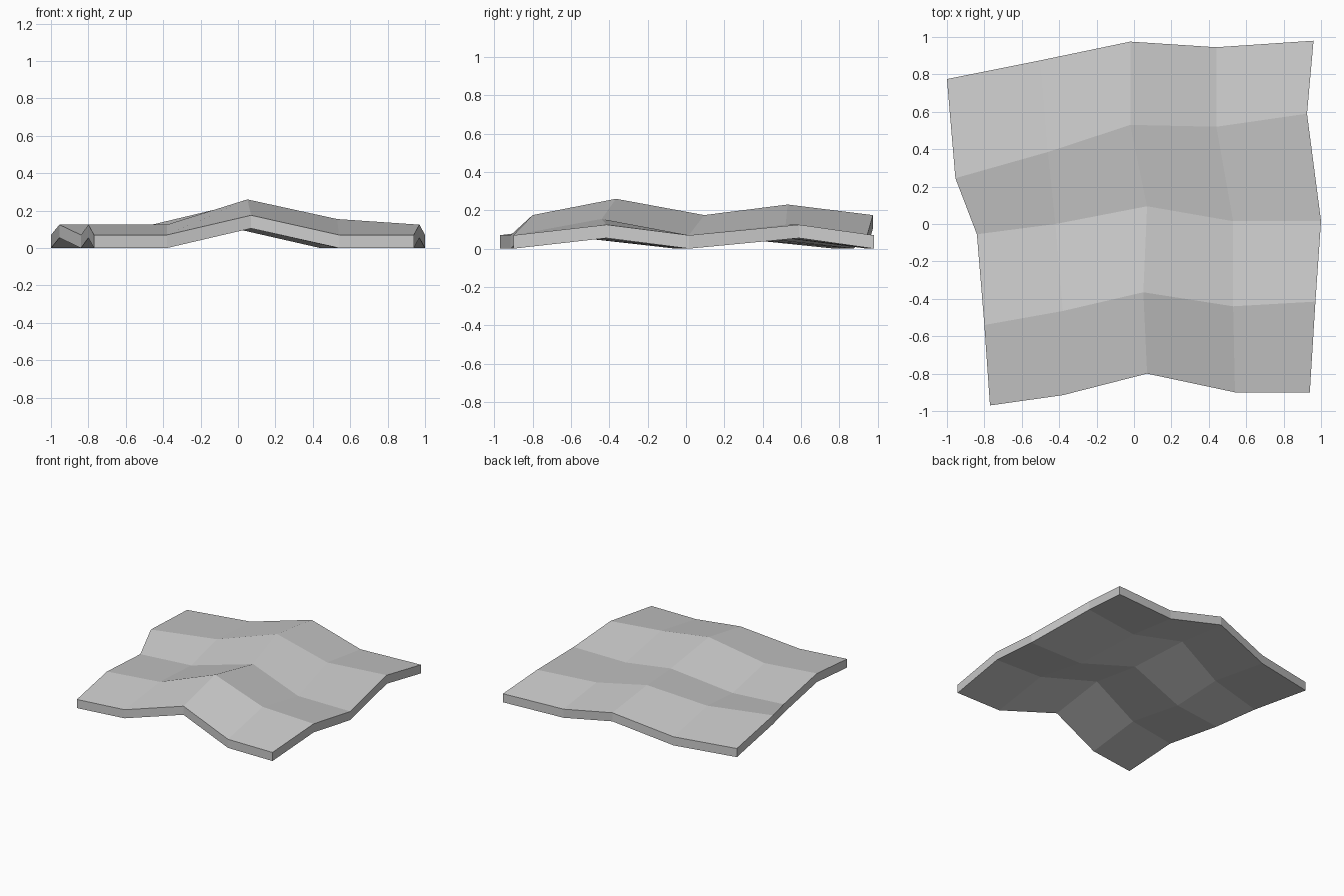
import bpy
import bmesh
from mathutils import Vector

cube = bpy.data.objects.get("Cube")
if cube:
    bpy.data.objects.remove(cube, do_unlink=True)

THICKNESS = 0.07


def make_material(name, colour):
    mat = bpy.data.materials.new(name)
    mat.use_nodes = True
    mat.diffuse_color = colour
    shader = next(n for n in mat.node_tree.nodes if n.type == "BSDF_PRINCIPLED")
    shader.inputs["Base Color"].default_value = colour
    return mat


# Plan positions of the sheet's fold points, one row at a time from front to back
rows = [
    [(-.77, -.97), (-.38, -.915), (.07, -.8), (.54, -.9), (.94, -.9)],
    [(-.8, -.54), (-.38, -.465), (.05, -.365), (.53, -.44), (.97, -.415)],
    [(-.84, -.055), (-.42, 0), (.07, .095), (.53, .015), (1, .015)],
    [(-.955, .245), (-.46, .385), (-.02, .53), (.44, .52), (.925, .59)],
    [(-1, .775), (-.5, .875), (-.02, .975), (.44, .945), (.96, .98)],
]
RIDGE_COLUMN = 2


def fold_height(row, column):
    """Cross ridges on odd rows, and one long ridge down the middle column."""
    height = THICKNESS
    if row % 2:
        height += 0.055
    if column == RIDGE_COLUMN:
        height += 0.105
    # the front cross ridge swells slightly beside and on the long ridge
    if row == 1 and column in (RIDGE_COLUMN, RIDGE_COLUMN + 1):
        height += 0.03
    return height


# Folded top surface
bm = bmesh.new()
grid = [
    [bm.verts.new((x, y, fold_height(r, c))) for c, (x, y) in enumerate(row)]
    for r, row in enumerate(rows)
]
for near, far in zip(grid, grid[1:]):
    for c in range(len(near) - 1):
        bm.faces.new((near[c], near[c + 1], far[c + 1], far[c]))

# Underside and rim, dropped straight down from the top
top_faces = list(bm.faces)
copy = bmesh.ops.extrude_face_region(bm, geom=top_faces, use_keep_orig=True)
lower = [v for v in copy["geom"] if isinstance(v, bmesh.types.BMVert)]
bmesh.ops.translate(bm, verts=lower, vec=Vector((0, 0, -THICKNESS)))
bmesh.ops.recalc_face_normals(bm, faces=bm.faces)

mesh = bpy.data.meshes.new("folded_sheet")
bm.to_mesh(mesh)
bm.free()
mesh.materials.append(make_material("light grey", (0.6, 0.6, 0.6, 1)))
sheet = bpy.data.objects.new("folded_sheet", mesh)
bpy.context.scene.collection.objects.link(sheet)
